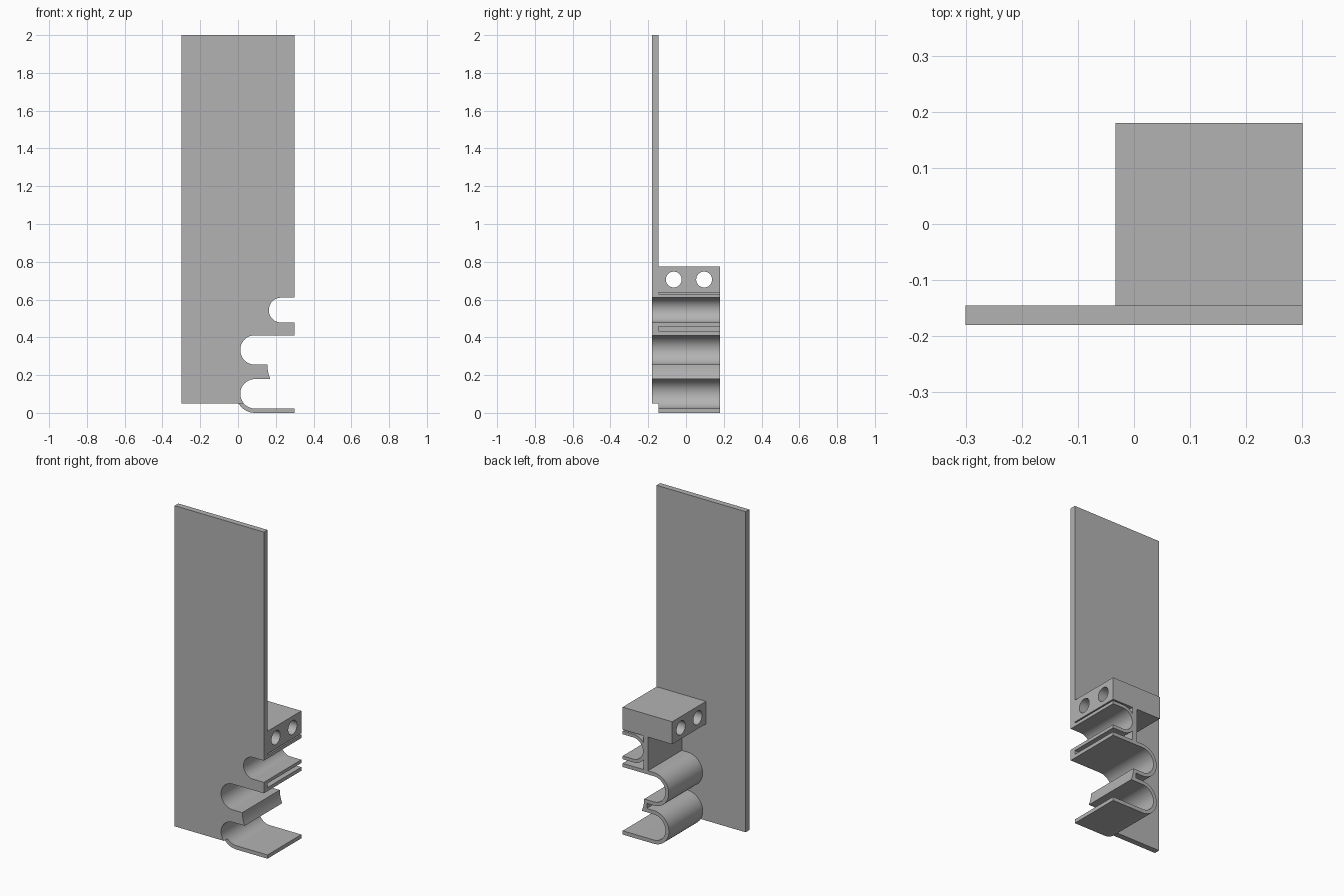
import bpy, bmesh, math

cube = bpy.data.objects.get("Cube")
if cube:
    bpy.data.objects.remove(cube, do_unlink=True)

grey = bpy.data.materials.new("plain grey")
grey.use_nodes = True
colour = (0.45, 0.45, 0.45, 1)
grey.diffuse_color = colour
grey.node_tree.nodes["Principled BSDF"].inputs["Base Color"].default_value = colour

FRONT, SEAM, BACK, RIGHT = -0.18, -0.145, 0.18, 0.3
# Channels: centre x, centre z, inner radius, wall thickness
UPPER = (0.229, 0.544, 0.066, 0.02)
MIDDLE = (0.09, 0.333, 0.078, 0.022)
LOWER = (0.09, 0.101, 0.078, 0.023)


def prism(name, points, y0, y1):
    """Extrude an x-z outline from y0 to y1."""
    bm = bmesh.new()
    face = bm.faces.new([bm.verts.new((x, y0, z)) for x, z in points])
    out = bmesh.ops.extrude_face_region(bm, geom=[face])
    verts = [v for v in out["geom"] if isinstance(v, bmesh.types.BMVert)]
    bmesh.ops.translate(bm, verts=verts, vec=(0, y1 - y0, 0))
    bmesh.ops.recalc_face_normals(bm, faces=bm.faces)
    mesh = bpy.data.meshes.new(name)
    bm.to_mesh(mesh)
    bm.free()
    mesh.materials.append(grey)
    obj = bpy.data.objects.new(name, mesh)
    bpy.context.collection.objects.link(obj)
    return obj


def box(x0, x1, z0, z1):
    return [(x0, z0), (x1, z0), (x1, z1), (x0, z1)]


def half_round(channel, wall=0, steps=32):
    """Left half circle of a channel, from its bottom to its top."""
    cx, cz, r, t = channel
    r += wall * t
    angles = [math.pi * (1.5 - i / steps) for i in range(steps + 1)]
    return [(cx + r * math.cos(a), cz + r * math.sin(a)) for a in angles]


def clip(name, channel, bottom_end, top_end):
    """U-shaped sheet around a channel."""
    inner, outer = half_round(channel), half_round(channel, 1)
    points = ([(bottom_end, outer[0][1])] + outer + [(top_end, outer[-1][1])]
              + [(top_end, inner[-1][1])] + inner[::-1] + [(bottom_end, inner[0][1])])
    return prism(name, points, SEAM, BACK)


def smooth(obj):
    bpy.ops.object.select_all(action="DESELECT")
    obj.select_set(True)
    bpy.context.view_layer.objects.active = obj
    bpy.ops.object.shade_smooth_by_angle(angle=math.radians(30))


# Tongue tip: a shallow concave edge between the two large channels
tip_low, tip_high = LOWER[1] + LOWER[2], MIDDLE[1] - MIDDLE[2]
tip = []
for i in range(9):
    s = i / 8
    tip.append((0.157 + 0.014 * (1 - s) ** 2 - 0.002 * s,
                tip_low + s * (tip_high - tip_low)))

# Tall plate with the three channels cut from its edge
base = 0.05
lower_edge = [p for p in half_round(LOWER) if p[1] > base and (p[0] < LOWER[0] or p[1] > LOWER[1])]
upper_edge, middle_edge = half_round(UPPER), half_round(MIDDLE)
dz = LOWER[1] - base
start = LOWER[0] - math.sqrt(LOWER[2] ** 2 - dz ** 2)
outline = ([(-RIGHT, 2), (-RIGHT, base), (start, base)] + lower_edge + tip + middle_edge
           + [(RIGHT, middle_edge[-1][1]), (RIGHT, upper_edge[0][1])] + upper_edge
           + [(RIGHT, upper_edge[-1][1]), (RIGHT, 2)])
smooth(prism("tall_plate", outline, FRONT, SEAM))

# Clips, with the end cap joining the two large ones
smooth(clip("upper_clip", UPPER, RIGHT, RIGHT))
smooth(clip("middle_clip", MIDDLE, 0.14, RIGHT))
smooth(clip("lower_clip", LOWER, RIGHT, 0.14))
smooth(prism("tongue_cap", [(0.138, tip_low)] + tip + [(0.138, tip_high)], SEAM, BACK))

# Web between the block and the middle clip
prism("web", box(0.13, 0.16, 0.425, 0.64), SEAM, BACK)

# Mounting block with two cross holes
block = prism("mounting_block", box(-0.033, RIGHT, 0.638, 0.775), SEAM, BACK)
for y in (-0.065, 0.096):
    bpy.ops.mesh.primitive_cylinder_add(vertices=48, radius=0.042, depth=1,
                                        location=(0.13, y, 0.706), rotation=(0, math.pi / 2, 0))
    cutter = bpy.context.object
    cutter.name = "hole_cutter"
    cutter.hide_render = True
    cutter.data.materials.append(grey)
    mod = block.modifiers.new("hole", "BOOLEAN")
    mod.operation = "DIFFERENCE"
    mod.solver = "EXACT"
    mod.object = cutter
    bpy.context.view_layer.objects.active = block
    bpy.ops.object.modifier_apply(modifier=mod.name)
    bpy.data.objects.remove(cutter, do_unlink=True)
smooth(block)
